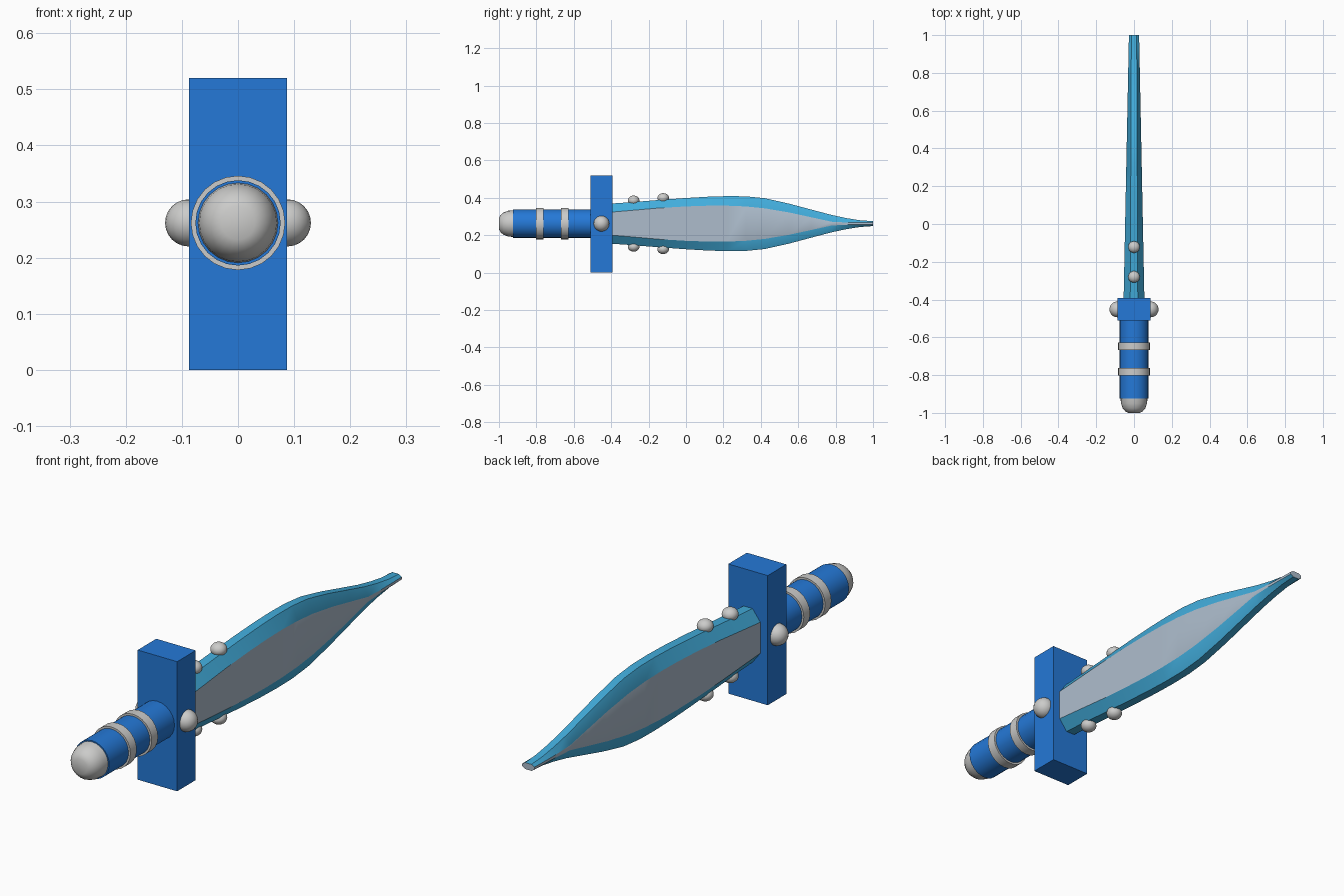
import bpy, bmesh, math
from mathutils import Matrix

if "Cube" in bpy.data.objects:
    bpy.data.objects.remove(bpy.data.objects["Cube"])

CZ = 0.262  # height of the dagger's long axis


def material(name, rgb):
    m = bpy.data.materials.new(name)
    m.diffuse_color = (*rgb, 1)
    m.use_nodes = True
    m.node_tree.nodes["Principled BSDF"].inputs["Base Color"].default_value = m.diffuse_color
    return m


BLUE = material("hilt blue", (0.018, 0.19, 0.68))
SILVER = material("silver grey", (0.60, 0.60, 0.59))
TEAL = material("blade edge teal", (0.055, 0.42, 0.72))
STEEL = material("blade face grey", (0.42, 0.51, 0.61))


def finish(name, bm, mats, smooth=None):
    bmesh.ops.recalc_face_normals(bm, faces=bm.faces)
    me = bpy.data.meshes.new(name)
    bm.to_mesh(me)
    bm.free()
    ob = bpy.data.objects.new(name, me)
    bpy.context.collection.objects.link(ob)
    for m in mats:
        me.materials.append(m)
    if smooth:
        bpy.ops.object.select_all(action='DESELECT')
        ob.select_set(True)
        bpy.context.view_layer.objects.active = ob
        bpy.ops.object.shade_smooth_by_angle(angle=math.radians(smooth))
    return ob


def lathe(name, profile, mat, sides=24, smooth=35):
    """Spin (y, radius) points round the long axis and cap the ends."""
    bm = bmesh.new()
    rings = [[bm.verts.new((r * math.cos(2 * math.pi * i / sides), y,
                            CZ + r * math.sin(2 * math.pi * i / sides)))
              for i in range(sides)] for y, r in profile]
    for a, b in zip(rings, rings[1:]):
        for i in range(sides):
            j = (i + 1) % sides
            bm.faces.new((a[i], a[j], b[j], b[i]))
    bm.faces.new(rings[0])
    bm.faces.new(rings[-1])
    return finish(name, bm, [mat], smooth)


def knob(name, loc, scale):
    bm = bmesh.new()
    bmesh.ops.create_uvsphere(bm, u_segments=20, v_segments=12, radius=1)
    bmesh.ops.scale(bm, vec=scale, verts=bm.verts)
    bmesh.ops.translate(bm, vec=loc, verts=bm.verts)
    return finish(name, bm, [SILVER], 60)


# Grip, bands and pommel
lathe("grip", [(-0.925, 0.076), (-0.50, 0.076)], BLUE)
for n, y in enumerate((-0.782, -0.647)):
    lathe(f"grip_band_{n + 1}", [(y - 0.02, 0.084), (y + 0.02, 0.084)], SILVER)
lathe("pommel", [(-1.0, 0.030), (-0.991, 0.047), (-0.975, 0.060),
                 (-0.95, 0.069), (-0.915, 0.072)], SILVER, smooth=50)

# Crossguard block with a stud on each side
bm = bmesh.new()
bmesh.ops.create_cube(bm, size=1)
bmesh.ops.scale(bm, vec=(0.175, 0.118, 0.52), verts=bm.verts)
bmesh.ops.translate(bm, vec=(0, -0.452, 0.26), verts=bm.verts)
finish("crossguard", bm, [BLUE])
for side, s in (("left", -1), ("right", 1)):
    knob(f"guard_stud_{side}", (s * 0.088, -0.452, CZ), (0.042, 0.042, 0.042))

# Blade: eight-sided sections (y, half height, half height of flat face)
sections = [(-0.42, .106, .060), (-0.30, .114, .070), (-0.15, .126, .083),
            (0.0, .137, .092), (0.12, .144, .096), (0.22, .147, .096),
            (0.32, .146, .092), (0.42, .136, .082), (0.55, .107, .060),
            (0.67, .075, .034), (0.78, .046, .010), (0.86, .029, .006),
            (0.93, .018, .005), (1.0, .013, .005)]
bm = bmesh.new()
rings = []
for y, h, g in sections:
    k = (y + 0.395) / 1.395
    t = 0.055 - 0.028 * k   # half thickness
    e = 0.020 - 0.006 * k   # half width of the blunt edge
    pts = [(t, -g), (t, g), (e, h), (-e, h), (-t, g), (-t, -g), (-e, -h), (e, -h)]
    rings.append([bm.verts.new((x, y, CZ + z)) for x, z in pts])
for a, b in zip(rings, rings[1:]):
    for i in range(8):
        j = (i + 1) % 8
        f = bm.faces.new((a[i], a[j], b[j], b[i]))
        f.material_index = 1 if i in (0, 4) else 0
for end in (rings[0], rings[-1]):
    bm.faces.new(end).material_index = 1
finish("blade", bm, [TEAL, STEEL], 25)

# Studs along both blade edges
for n, (y, h) in enumerate(((-0.28, 0.124), (-0.122, 0.137))):
    for side, s in (("upper", 1), ("lower", -1)):
        knob(f"blade_stud_{side}_{n + 1}", (0, y, CZ + s * h), (0.031, 0.031, 0.026))
